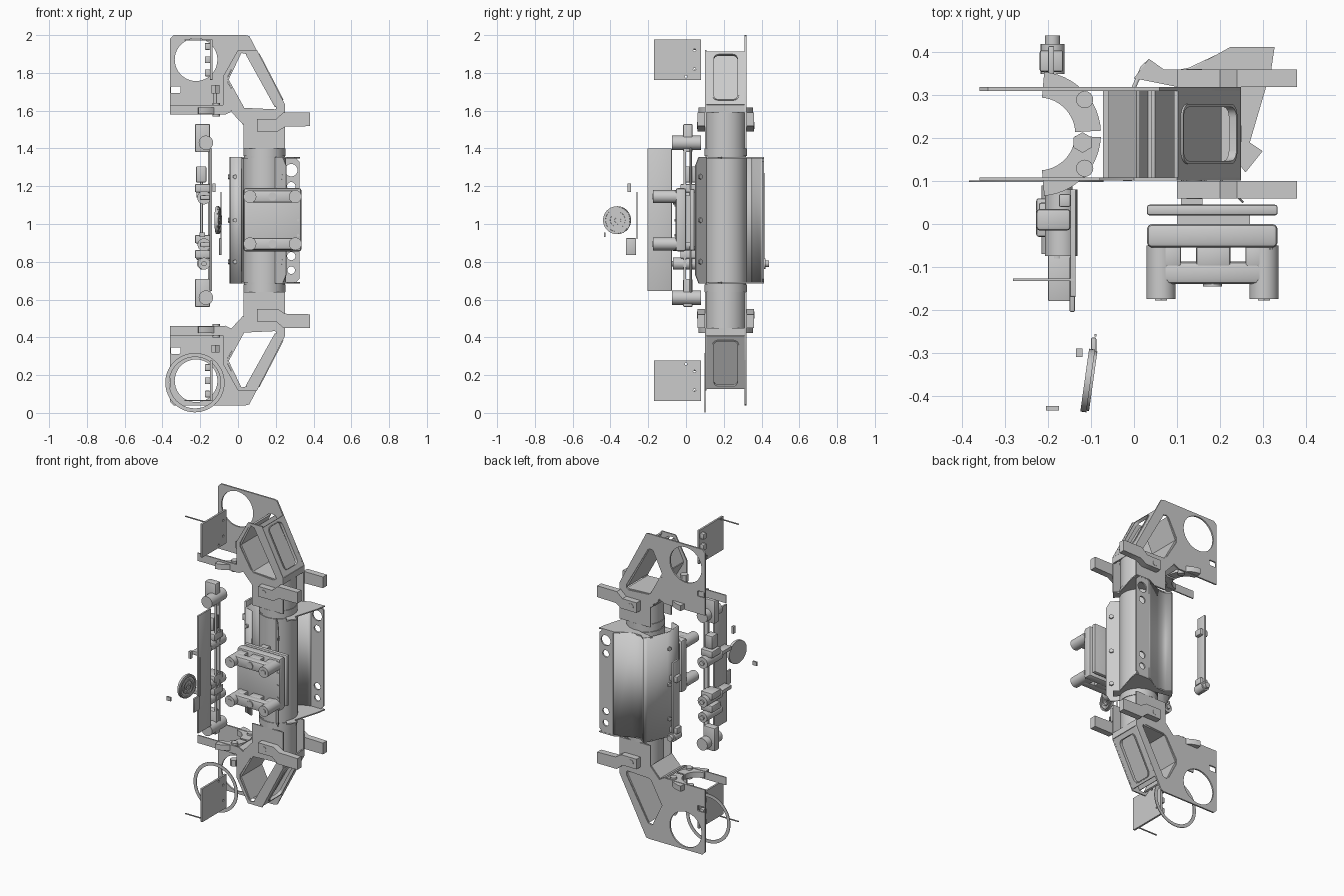
import bpy, bmesh, math
from mathutils import Vector, Matrix

if "Cube" in bpy.data.objects:
    bpy.data.objects.remove(bpy.data.objects["Cube"])

MID = 1.02  # height about which top and bottom repeat


def finish(name, bm):
    me = bpy.data.meshes.new(name)
    bm.to_mesh(me)
    bm.free()
    ob = bpy.data.objects.new(name, me)
    bpy.context.collection.objects.link(ob)
    return ob


def box(name, x0, x1, y0, y1, z0, z1, bevel=0.0):
    bm = bmesh.new()
    bmesh.ops.create_cube(bm, size=1)
    for v in bm.verts:
        v.co = Vector((x0 + (v.co.x + .5) * (x1 - x0), y0 + (v.co.y + .5) * (y1 - y0), z0 + (v.co.z + .5) * (z1 - z0)))
    if bevel:
        bmesh.ops.bevel(bm, geom=bm.edges[:], offset=bevel, segments=2, affect='EDGES', profile=.5)
    return finish(name, bm)


def cyl(name, a, b, r, n=24):
    a, b = Vector(a), Vector(b)
    bm = bmesh.new()
    m = Matrix.Translation((a + b) / 2) @ (b - a).to_track_quat('Z', 'Y').to_matrix().to_4x4()
    bmesh.ops.create_cone(bm, cap_ends=True, segments=n, radius1=r, radius2=r, depth=(b - a).length, matrix=m)
    return finish(name, bm)


def circle(cx, cy, r, n=40, a0=0, a1=360):
    k = n if a1 - a0 == 360 else n - 1
    angles = [math.radians(a0 + (a1 - a0) * i / k) for i in range(n)]
    return [(cx + r * math.cos(a), cy + r * math.sin(a)) for a in angles]


def rrect(cx, cy, w, h, r):
    pts = []
    for i, (sx, sy) in enumerate([(1, 1), (-1, 1), (-1, -1), (1, -1)]):
        pts += circle(cx + sx * (w / 2 - r), cy + sy * (h / 2 - r), r, 5, i * 90, i * 90 + 90)
    return pts


def plate(name, loops, origin, xd, yd, t):
    """Flat sheet: first loop is the outline, the others are holes."""
    cu = bpy.data.curves.new(name, 'CURVE')
    cu.dimensions, cu.fill_mode, cu.extrude = '2D', 'BOTH', t / 2
    for loop in loops:
        s = cu.splines.new('POLY')
        s.points.add(len(loop) - 1)
        for p, q in zip(s.points, loop):
            p.co = (q[0], q[1], 0, 1)
        s.use_cyclic_u = True
    tmp = bpy.data.objects.new(name + "_tmp", cu)
    bpy.context.collection.objects.link(tmp)
    me = bpy.data.meshes.new_from_object(tmp.evaluated_get(bpy.context.evaluated_depsgraph_get()))
    bpy.data.objects.remove(tmp)
    bm = bmesh.new()
    bm.from_mesh(me)
    bmesh.ops.remove_doubles(bm, verts=bm.verts, dist=1e-5)
    x, y = Vector(xd).normalized(), Vector(yd).normalized()
    m = Matrix((x, y, x.cross(y))).transposed().to_4x4()
    m.translation = Vector(origin)
    bm.transform(m)
    return finish(name, bm)


def front_plate(name, loops, y, t):
    return plate(name, loops, (0, y, 0), (1, 0, 0), (0, 0, 1), t)


def top_plate(name, loops, z, t):
    return plate(name, loops, (0, 0, z), (1, 0, 0), (0, 1, 0), t)


def web(name, p, q, f, window=False):
    """Cross wall between the two frame plates, along p-q in the xz plane."""
    a, b = Vector((p[0], .21, f(p[1]))), Vector((q[0], .21, f(q[1])))
    L = (b - a).length
    hole = [rrect(L / 2 - .005, 0, L - .05, .125, .025)] if window else []
    plate(name, [rrect(L / 2, 0, L, .21, .003)] + hole, a, b - a, (0, 1, 0), .01)
    if window:
        plate(name + "_rim", [rrect(L / 2 - .005, 0, L - .04, .14, .03)] + hole, a, b - a, (0, 1, 0), .02)


for end, f in (("upper", lambda z: z), ("lower", lambda z: 2 * MID - z)):
    F = lambda pts: [(x, f(z)) for x, z in pts]
    # frame: full rear plate with round opening, shorter front plate around the triangle
    tri = [(.005, 1.895), (.02, 1.905), (.045, 1.9), (.2, 1.63), (.2, 1.61), (.18, 1.6), (.04, 1.61), (.02, 1.625),
           (-.055, 1.75), (-.055, 1.78)]
    neck = [(-.36, 1.58), (-.07, 1.58), (-.035, 1.6), (.03, 1.53), (.03, 1.4), (.25, 1.4), (.25, 1.63)]
    front_plate(f"{end}_frame_back_plate",
                [F(neck + [(.06, 1.995), (.04, 2.0), (-.34, 2.0), (-.36, 1.98)]),
                 F(circle(-.222, 1.87, .113)), F(tri), F(rrect(-.33, 1.71, .05, .035, .006))], .315, .01)
    front_plate(f"{end}_frame_front_plate",
                [F(neck + [(.1, 1.922), (0, 1.922), (-.08, 1.78), (-.08, 1.63), (-.36, 1.63)]), F(tri)], .105, .008)
    web(f"{end}_outer_web", (.098, 1.912), (.244, 1.63), f, True)
    for part, p, q in (("neck", (.245, 1.63), (.245, 1.59)), ("strut", (.045, 1.9), (.2, 1.62)),
                       ("inner", (.01, 1.9), (-.055, 1.765)), ("lower_inner", (-.055, 1.765), (.03, 1.61)),
                       ("floor", (.03, 1.61), (.2, 1.602)), ("heel", (-.07, 1.583), (-.035, 1.6)),
                       ("knee", (-.035, 1.6), (.03, 1.53))):
        web(f"{end}_{part}_web", p, q, f)
    # tube clamp halves with pins
    for a0, a1, y in ((-85, -3, .13), (3, 85, .29)):
        top_plate(f"{end}_tube_clamp",
                  [circle(-.222, .21, .145, 14, a0, a1) + circle(-.222, .21, .085, 14, a0, a1)[::-1]], f(1.6), .035)
        cyl(f"{end}_clamp_pin", (-.115, y, f(1.57)), (-.115, y, f(1.64)), .02, 16)
    # side arms on the neck
    arm = [(.1, 1.49), (.1, 1.555), (.2, 1.555), (.24, 1.59), (.38, 1.59), (.38, 1.518), (.25, 1.515), (.21, 1.49)]
    for y in (.08, .34):
        front_plate(f"{end}_side_arm", [F(arm)], y, .04)
        cyl(f"{end}_arm_bolt", (.14, y - .022, f(1.522)), (.14, y + .022, f(1.522)), .018, 16)
    # small side panel with lugs
    holes = [circle(y, f(z), .007, 10) for y, z in ((.045, 1.92), (.045, 1.82), (0, 1.78))]
    plate(f"{end}_side_panel", [rrect(-.045, f(1.87), .25, .215, .004)] + holes, (-.142, 0, 0), (0, 1, 0), (0, 0, 1), .012)
    for z in (1.8, 1.87, 1.94):
        box(f"{end}_panel_lug", -.175, -.148, .04, .07, f(z) - .018, f(z) + .018, .004)
    box(f"{end}_panel_rod", -.282, -.14, -.133, -.127, f(1.975) - .003, f(1.975) + .003)
    # column collar and shell end plate
    cyl(f"{end}_column_collar", (.14, .21, f(1.36)), (.14, .21, f(1.4)), .112, 48)
    top_plate(f"{end}_shell_end_plate",
              [[(0, .34), (.035, .385), (.07, .36), (.13, .36), (.225, .413), (.328, .413), (.32, .36), (.27, .19),
                (.3, .17), (.26, .12), (.23, .16), (.2, .29), (.1, .32)]], f(1.352), .008)
    # clamp assembly: bar on posts, bosses, bolts
    z = f(1.145)
    box(f"{end}_clamp_bar", .06, .305, -.14, -.088, z - .032, z + .032, .012)
    for x0, x1 in ((.06, .11), (.145, .225), (.26, .305)):
        box(f"{end}_clamp_post", x0, x1, -.1, -.05, z - .032, z + .032, .006)
    for x in (.063, .303):
        cyl(f"{end}_clamp_boss", (x, -.05, z), (x, -.175, z), .034, 28)
        cyl(f"{end}_clamp_bolt", (x, -.17, z), (x, -.178, z), .016, 6)
    cyl(f"{end}_clamp_middle_bolt", (.183, -.13, z), (.183, -.146, z), .022, 20)
    # side fittings on the thin rail
    z = f(1.43)
    box(f"{end}_fitting_body", -.228, -.148, -.015, .035, z - .05, z + .1, .008)
    cyl(f"{end}_fitting_knob", (-.17, -.075, z), (-.17, .08, z), .038, 24)

# Frame bolts and the flat ring round the lower opening
cyl("long_bolt", (-.12, .19, 1.58), (-.12, .19, 1.72), .009, 12)
cyl("long_bolt_head", (-.12, .19, 1.69), (-.12, .19, 1.735), .024, 6)
cyl("short_bolt_head", (-.12, .13, .32), (-.12, .13, .36), .024, 6)
front_plate("lower_ring", [circle(-.228, .16, .157, 56), circle(-.228, .16, .136, 56)], .1, .004)
# Central column
cyl("central_column", (.14, .21, .44), (.14, .21, 1.6), .108, 48)
cyl("column_sleeve", (.14, .21, .69), (.14, .21, 1.35), .113, 48)
# Rear shell with holed flange and slanted front flange
path = [(.235, .405), (.215, .4), (.13, .36), (.09, .352), (.06, .355), (.035, .38), (.02, .365), (-.035, .24),
        (-.04, .22), (-.035, .13), (.02, .11)]
bm = bmesh.new()
rows = [(bm.verts.new((x, y, .685)), bm.verts.new((x, y, 1.355))) for x, y in path]
for (a, b), (c, d) in zip(rows, rows[1:]):
    bm.faces.new((a, c, d, b))
shell = finish("rear_shell", bm)
mod = shell.modifiers.new("thickness", 'SOLIDIFY')
mod.thickness, mod.offset = .01, 0
front_plate("shell_holed_flange",
            [[(.23, .685), (.3, .685), (.325, .71), (.325, 1.33), (.3, 1.355), (.23, 1.355)]] +
            [circle(.282, z, r, 24) for z, r in ((1.285, .033), (1.2, .022), (.755, .02), (.83, .022))], .407, .01)
plate("shell_front_flange", [[(0, .73), (.025, .685), (.08, .685), (.08, 1.355), (.025, 1.355), (0, 1.31)]],
      (.255, .05, 0), (-1, 1, 0), (0, 0, 1), .005)
for z in (.8, 1.02, 1.25):
    cyl("flange_bolt", (.23, .07, z), (.241, .081, z), .014, 6)
    cyl("shell_front_bolt", (-.015, .115, z), (-.015, .1, z), .012, 6)
    cyl("shell_side_bolt", (-.036, .23, z), (-.05, .235, z), .014, 6)
# Front clamp base plates
box("clamp_base", .03, .335, -.055, 0, .855, 1.19, .012)
box("clamp_spacer", .03, .335, .02, .045, .86, 1.185, .006)
box("clamp_mount", .1, .27, 0, .02, .9, 1.15)
box("clamp_stem", .11, .16, .04, .11, .88, 1.17)
for z in (.87, .94, 1.02, 1.1, 1.17):
    cyl("base_rivet", (.318, -.054, z), (.318, -.06, z), .007, 10)
# Long side panel, thin rail and its mechanism
box("long_side_panel", -.15, -.138, -.205, -.075, .645, 1.4, .003)
box("thin_rail", -.158, -.146, -.012, .0, .6, 1.42)
cyl("rail_rod", (-.15, .025, .62), (-.15, .025, 1.42), .006, 10)
box("rail_block", -.222, -.168, -.01, .05, 1.22, 1.305, .006)
for z in (1.19, .92, .84):
    box("rail_carriage", -.228, -.145, -.03, .06, z - .022, z + .022, .006)
for z, r in ((1.14, .036), (.89, .034), (.79, .032)):
    cyl("rail_roller", (-.18, -.07, z), (-.18, .09, z), r, 24)
    cyl("rail_roller_pin", (-.18, -.08, z), (-.18, .1, z), .014, 12)
for z in (1.14, .89):
    box("roller_arm", -.2, -.14, -.18, -.06, z - .012, z + .012, .003)
# Rear panel and knob
box("rear_panel", -.2, -.186, .35, .415, .76, 1.27, .003)
for z in (.83, 1.16):
    box("rear_panel_lug", -.22, -.165, .355, .405, z - .02, z + .02, .005)
cyl("rear_knob", (-.19, .35, .79), (-.19, .42, .79), .028, 20)
cyl("rear_knob_tip", (-.19, .42, .79), (-.19, .44, .79), .018, 16)
# Tilted disc with concentric rings
c, n = Vector((-.108, -.365, 1.02)), Vector((1, -.14, 0)).normalized()
cyl("disc", c - n * .007, c + n * .007, .074, 40)
for r in (.07, .045, .022):
    plate("disc_ring", [circle(0, 0, r, 32), circle(0, 0, r - .01, 32)], c + n * .009, (.14, 1, 0), (0, 0, 1), .008)
# Small loose side pieces
box("side_tab_lower", -.1, -.088, -.318, -.265, .835, .925, .003)
box("side_tab_upper", -.135, -.12, -.31, -.29, 1.17, 1.215)
box("side_strip", -.092, -.087, -.262, -.257, .92, 1.17)
box("side_chip_low", -.205, -.175, -.435, -.425, .93, .955)

# Smooth round parts, keep edges sharp
for o in bpy.context.scene.objects:
    o.select_set(o.type == 'MESH')
bpy.context.view_layer.objects.active = shell
bpy.ops.object.shade_smooth_by_angle(angle=math.radians(35))
